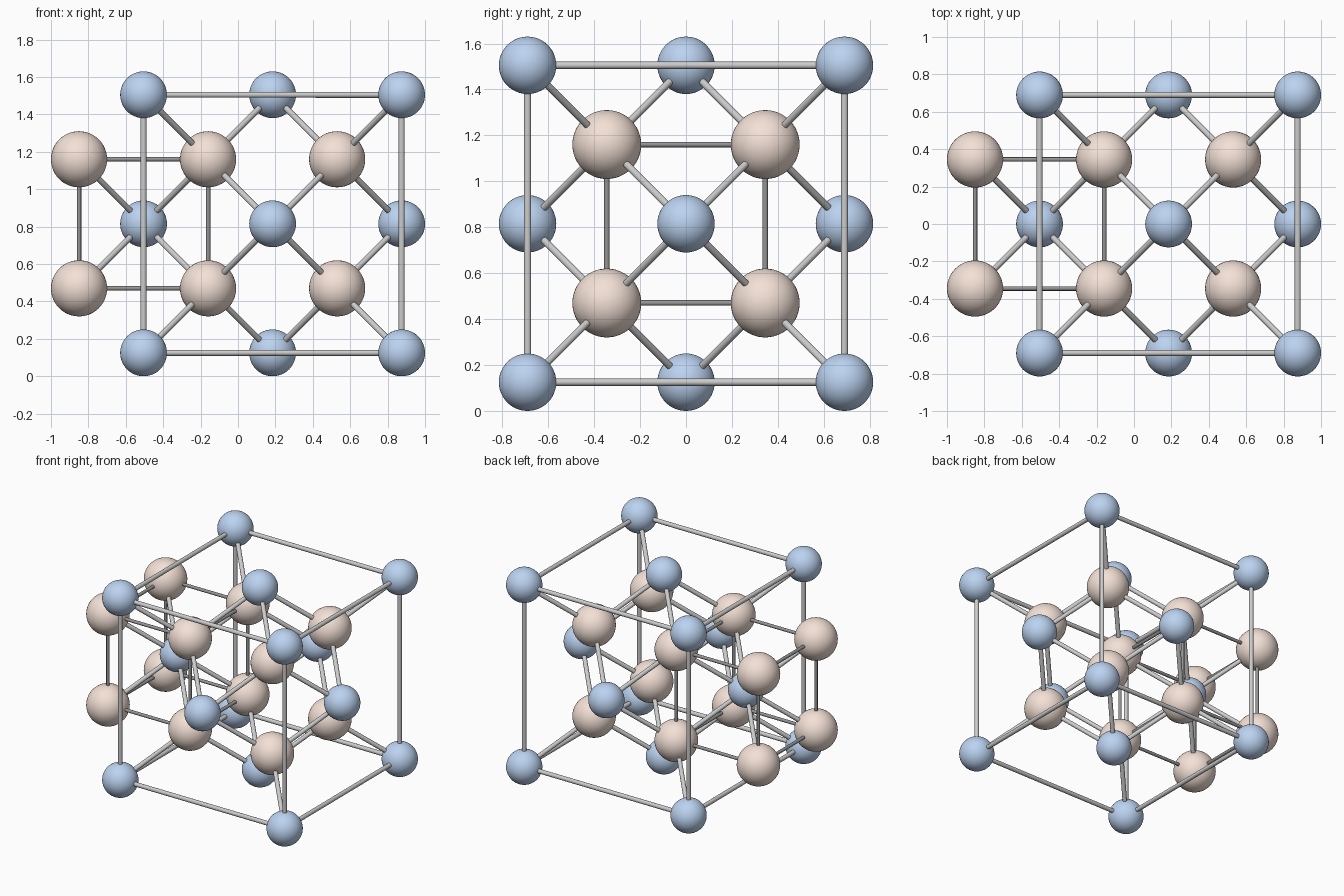
import bpy, bmesh
from itertools import product, combinations
from mathutils import Vector

if "Cube" in bpy.data.objects:
    bpy.data.objects.remove(bpy.data.objects["Cube"])

CENTRE = Vector((0.185, 0, 0.815))   # middle of the cubic cell
H = 0.69                             # half the cell edge
Q = H / 2


def material(name, rgb):
    m = bpy.data.materials.new(name)
    m.diffuse_color = (*rgb, 1)
    m.use_nodes = True
    m.node_tree.nodes["Principled BSDF"].inputs["Base Color"].default_value = m.diffuse_color
    return m


def sphere_mesh(name, r, mat):
    bm = bmesh.new()
    bmesh.ops.create_uvsphere(bm, u_segments=48, v_segments=24, radius=r)
    for f in bm.faces:
        f.smooth = True
    me = bpy.data.meshes.new(name)
    bm.to_mesh(me)
    bm.free()
    me.materials.append(mat)
    return me


def rod_mesh(name, r, length, mat=None):
    bm = bmesh.new()
    bmesh.ops.create_cone(bm, cap_ends=True, segments=24, radius1=r, radius2=r, depth=length)
    for f in bm.faces:
        f.smooth = len(f.verts) == 4
    for e in bm.edges:
        e.smooth = all(len(f.verts) == 4 for f in e.link_faces)
    me = bpy.data.meshes.new(name)
    bm.to_mesh(me)
    bm.free()
    if mat:
        me.materials.append(mat)
    return me


def place(name, mesh, loc, axis=None):
    ob = bpy.data.objects.new(name, mesh)
    ob.location = loc
    if axis:
        ob.rotation_euler = axis.to_track_quat('Z', 'Y').to_euler()
    bpy.context.collection.objects.link(ob)


def rods(name, mesh, pairs):
    for a, b in pairs:
        place(name, mesh, (a + b) / 2, b - a)


def at_distance(points, others, d):
    return [(a, b) for a in points for b in others if abs((a - b).length - d) < 0.01]


def cube_edges(points):
    return [(a, b) for a, b in combinations(points, 2)
            if sum(abs(v) > 0.01 for v in b - a) == 1]


# Atom sites: cell corners, face centres, inner sites and four outer sites
corners = [CENTRE + H * Vector(s) for s in product((-1, 1), repeat=3)]
faces = [CENTRE + H * s * Vector([i == k for i in range(3)]) for k in range(3) for s in (-1, 1)]
inner = [CENTRE + Q * Vector(s) for s in product((-1, 1), repeat=3)]
outer = [CENTRE + Q * Vector((-3, sy, sz)) for sy, sz in product((-1, 1), repeat=2)]

blue = sphere_mesh("small_atom", 0.125, material("blue", (0.50, 0.65, 0.88)))
pink = sphere_mesh("large_atom", 0.15, material("pink", (0.90, 0.75, 0.67)))
for p in corners + faces:
    place("small_atom", blue, p)
for p in inner + outer:
    place("large_atom", pink, p)

# Bonds from every large atom to its neighbouring small atoms
bond_len = Q * 3 ** 0.5
rods("bond", rod_mesh("bond", 0.016, bond_len),
     at_distance(inner + outer, faces, bond_len) + at_distance(inner, corners, bond_len))

# Outline of the cubic cell
rods("cell_edge", rod_mesh("cell_edge", 0.016, 2 * H), cube_edges(corners))

# Thin dark cube around the left face centre
left_cube = outer + [p for p in inner if p.x < CENTRE.x]
rods("coordination_edge",
     rod_mesh("coordination_edge", 0.012, H, material("dark_grey", (0.3, 0.3, 0.3))),
     [(a, b) for a, b in cube_edges(left_cube) if (a - b).length < H + 0.01])
